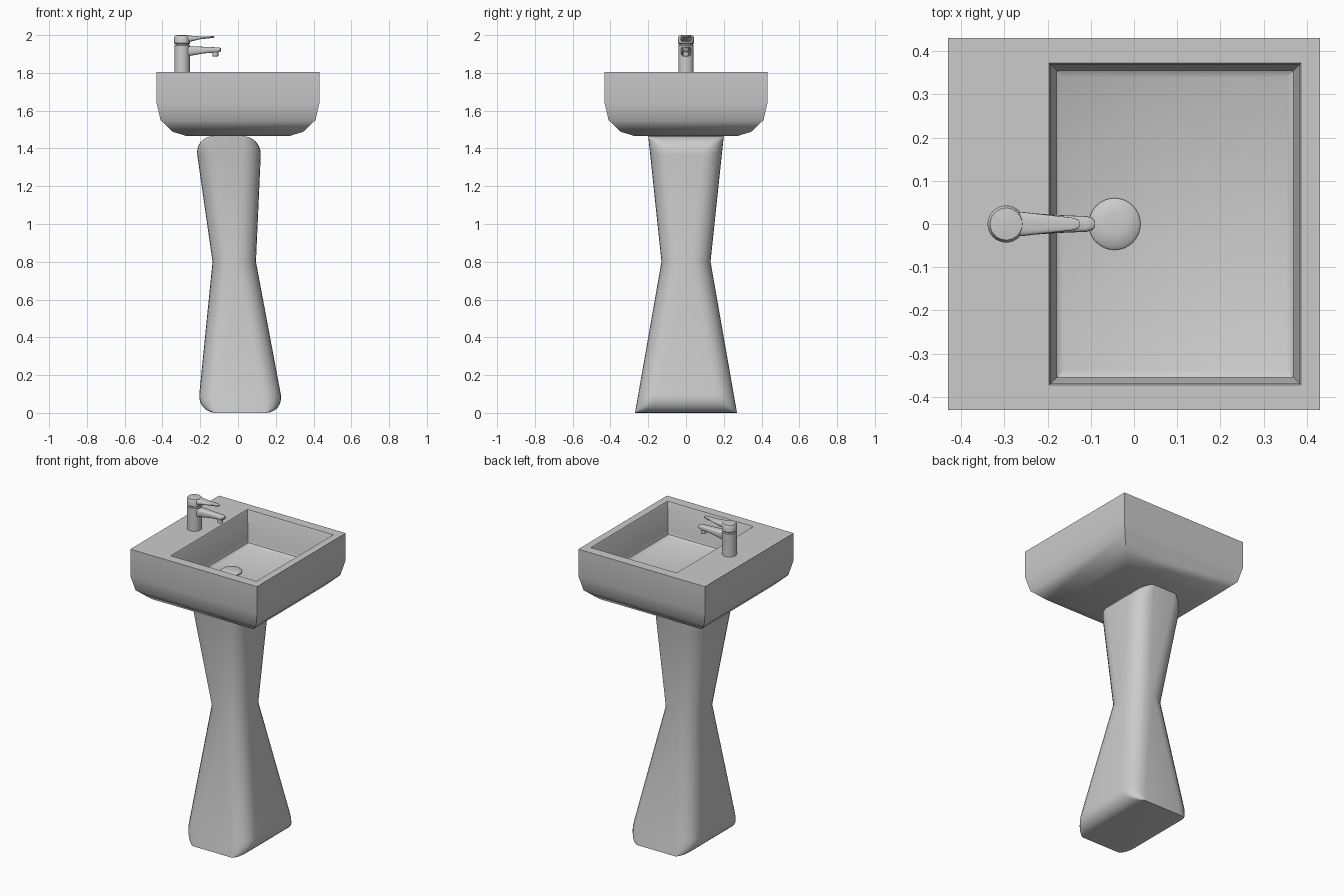
import bpy
import bmesh
from math import sin, cos, pi, radians, copysign

cube = bpy.data.objects.get("Cube")
if cube:
    bpy.data.objects.remove(cube, do_unlink=True)


def loft(name, rings, angle=35):
    """Skin a list of equal-sized point rings and cap both ends."""
    bm = bmesh.new()
    loops = [[bm.verts.new(p) for p in ring] for ring in rings]
    n = len(loops[0])
    for low, high in zip(loops, loops[1:]):
        for i in range(n):
            j = (i + 1) % n
            bm.faces.new((low[i], low[j], high[j], high[i]))
    bm.faces.new(loops[0][::-1])
    bm.faces.new(loops[-1])
    bmesh.ops.remove_doubles(bm, verts=bm.verts, dist=0.00001)
    bmesh.ops.recalc_face_normals(bm, faces=bm.faces)
    mesh = bpy.data.meshes.new(name)
    bm.to_mesh(mesh)
    bm.free()
    obj = bpy.data.objects.new(name, mesh)
    bpy.context.collection.objects.link(obj)
    bpy.ops.object.select_all(action='DESELECT')
    obj.select_set(True)
    bpy.context.view_layer.objects.active = obj
    bpy.ops.object.shade_smooth_by_angle(angle=radians(angle))
    return obj


def rect(x0, x1, hy, z):
    return [(x0, -hy, z), (x1, -hy, z), (x1, hy, z), (x0, hy, z)]


def rounded(a, b, hy, e, z, steps=6):
    """Rectangle a..b widened by e at both ends, with corner radius e."""
    ring = []
    for k, (x, s) in enumerate([(b, 1), (a, 1), (a, -1), (b, -1)]):
        for i in range(steps + 1):
            t = (k + i / steps) * pi / 2
            ring.append((x + e * cos(t), s * (hy - e) + e * sin(t), z))
    return ring


def lathe(name, x, profile, sides=32):
    return loft(name, [[(x + r * cos(2 * pi * i / sides),
                         r * sin(2 * pi * i / sides), z)
                        for i in range(sides)] for r, z in profile])


def arm(name, stations, sides=20):
    """Bar along x with soft rectangular sections (x, half width, bottom, top)."""
    rings = []
    for x, hy, lo, hi in stations:
        ring = []
        for i in range(sides):
            t = 2 * pi * i / sides
            c, s = [copysign(abs(v) ** 0.6, v) for v in (cos(t), sin(t))]
            ring.append((x, hy * c, (lo + hi) / 2 + s * (hi - lo) / 2))
        rings.append(ring)
    return loft(name, rings)


# Basin: tapered underside, flat rim and an offset rectangular bowl
outer = [(0.27, 1.465), (0.345, 1.488), (0.41, 1.55), (0.431, 1.64), (0.431, 1.805)]
bowl = [(0, 1.805), (0.004, 1.797), (0.012, 1.63), (0.018, 1.612), (0.034, 1.602)]
loft("basin",
     [rect(-h, h, h, z) for h, z in outer]
     + [rect(-0.197 + d, 0.387 - d, 0.373 - d, z) for d, z in bowl])

# Pedestal: waisted column whose ends round over on the two long sides
base, waist, top = 0.0, 0.8, 1.465
R = 0.1
foot = (-0.115, 0.145, 0.27)
neck = (-0.035, -0.005, 0.13)
head = (-0.13, 0.025, 0.2)


def column(z):
    if z < waist:
        p, q, t = foot, neck, z / waist
    else:
        p, q, t = neck, head, (z - waist) / (top - waist)
    a, b, hy = [u + (v - u) * t for u, v in zip(p, q)]
    gap = min(z - base, top - z, R)
    e = (R * R - (R - gap) ** 2) ** 0.5
    return rounded(a, b, hy, e, z)


curve = [R * (1 - cos(i * pi / 16)) for i in range(9)]
loft("pedestal", [column(z) for z in
                  curve + [waist] + [top - c for c in reversed(curve)]])

# Drain plug
lathe("drain_plug", -0.045, [(0.05, 1.598), (0.06, 1.604), (0.06, 1.61),
                             (0.052, 1.617), (0.025, 1.621)])

# Tap
TAP_X = -0.296
lathe("tap_body", TAP_X, [(0.041, 1.8), (0.041, 1.945), (0.036, 1.949),
                          (0.036, 1.956)])
lathe("tap_cap", TAP_X, [(0.04, 1.953), (0.043, 1.957), (0.043, 1.988),
                         (0.037, 1.998), (0.02, 2.0)])
arm("tap_spout", [(-0.29, 0.027, 1.885, 1.942), (-0.25, 0.026, 1.891, 1.941),
                  (-0.18, 0.021, 1.903, 1.938), (-0.11, 0.018, 1.909, 1.935),
                  (-0.096, 0.014, 1.911, 1.934), (-0.09, 0.006, 1.914, 1.931)])
lathe("tap_nozzle", -0.12, [(0.013, 1.886), (0.016, 1.889), (0.016, 1.915)], 20)
arm("tap_lever", [(-0.29, 0.031, 1.963, 1.998), (-0.25, 0.027, 1.966, 1.997),
                  (-0.2, 0.021, 1.978, 1.993), (-0.145, 0.015, 1.984, 1.994),
                  (-0.13, 0.011, 1.986, 1.994), (-0.125, 0.005, 1.988, 1.993)])
